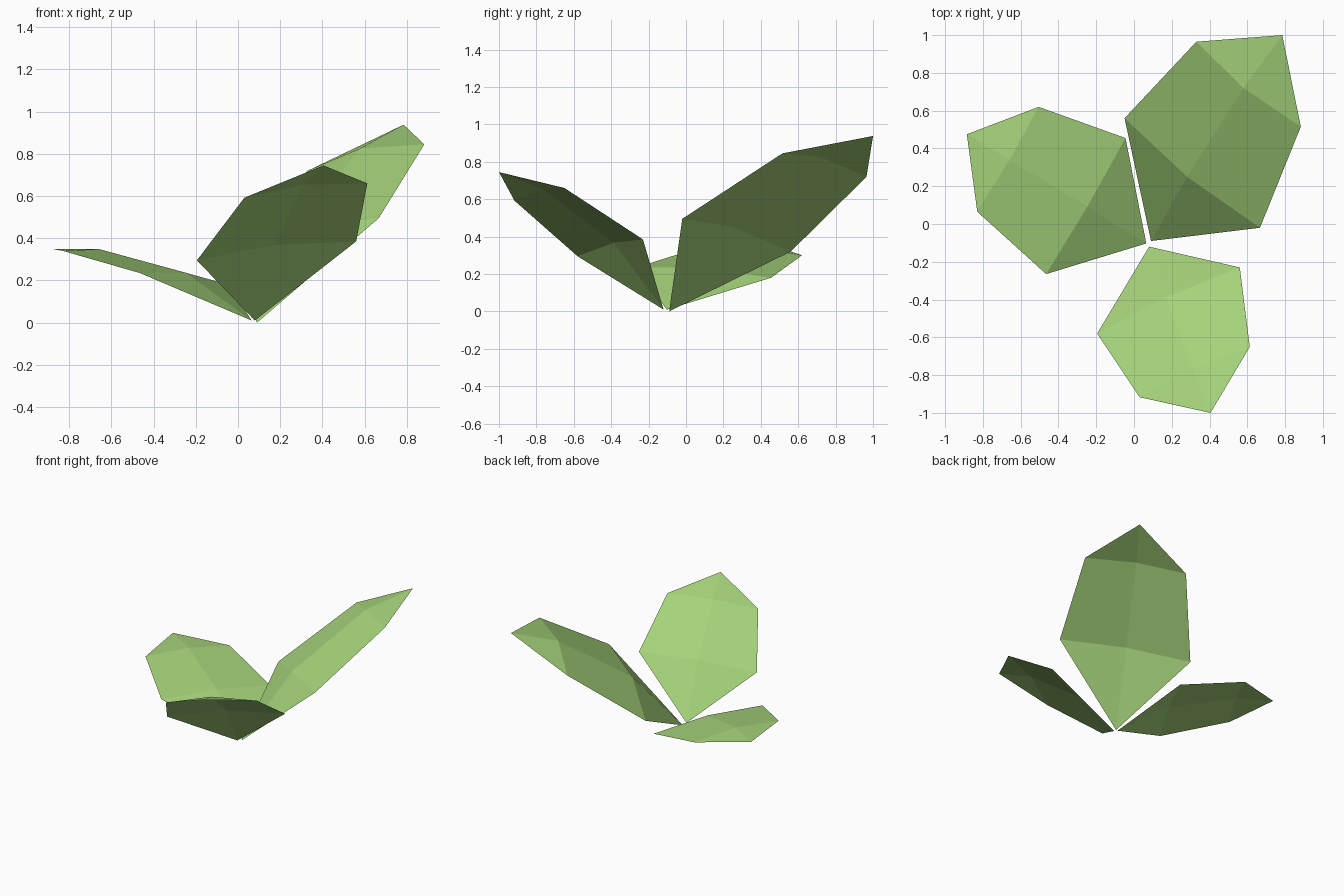
import bpy, bmesh
from mathutils import Vector

if "Cube" in bpy.data.objects:
    bpy.data.objects.remove(bpy.data.objects["Cube"])

green = bpy.data.materials.new("leaf green")
green.diffuse_color = (0.376, 0.651, 0.195, 1)
green.use_nodes = True
green.node_tree.nodes["Principled BSDF"].inputs["Base Color"].default_value = green.diffuse_color


def leaf(name, base, right, left, tip, arch):
    """Single-sheet leaf: outline points per side, with a midrib raised along the leaf normal."""
    base, tip = Vector(base), Vector(tip)
    right = [Vector(p) for p in right]
    left = [Vector(p) for p in left]
    normal = (tip - base).cross(left[0] - right[0]).normalized()
    if normal.z < 0:
        normal.negate()
    mids = [(r + l) / 2 + normal * arch for r, l in zip(right, left)]

    bm = bmesh.new()
    b, t = bm.verts.new(base), bm.verts.new(tip)
    rib = [bm.verts.new(p) for p in mids]
    for side, flip in ((right, False), (left, True)):
        s = [bm.verts.new(p) for p in side]
        faces = [[b, s[0], rib[0]],
                 [rib[0], s[0], s[1], rib[1]],
                 [rib[1], s[1], t]]
        for f in faces:
            bm.faces.new(f[::-1] if flip else f)
    bm.normal_update()
    if sum(f.normal.z for f in bm.faces) < 0:
        bmesh.ops.reverse_faces(bm, faces=bm.faces[:])
    me = bpy.data.meshes.new(name)
    bm.to_mesh(me)
    bm.free()
    me.materials.append(green)
    bpy.context.collection.objects.link(bpy.data.objects.new(name, me))


# Tall leaf rising to the back right
leaf("back_leaf", (0.09, -0.09, 0.0),
     [(0.667, -0.02, 0.495), (0.883, 0.515, 0.845)],
     [(-0.05, 0.56, 0.32), (0.33, 0.965, 0.72)],
     (0.785, 1.0, 0.938), 0.055)

# Low leaf spreading to the left
leaf("left_leaf", (0.065, -0.103, 0.01),
     [(-0.045, 0.455, 0.18), (-0.505, 0.62, 0.30)],
     [(-0.465, -0.265, 0.235), (-0.83, 0.065, 0.34)],
     (-0.885, 0.475, 0.35), 0.03)

# Leaf leaning to the front
leaf("front_leaf", (0.08, -0.12, 0.01),
     [(-0.195, -0.58, 0.295), (0.03, -0.917, 0.592)],
     [(0.56, -0.23, 0.385), (0.613, -0.65, 0.66)],
     (0.405, -1.0, 0.745), 0.035)
